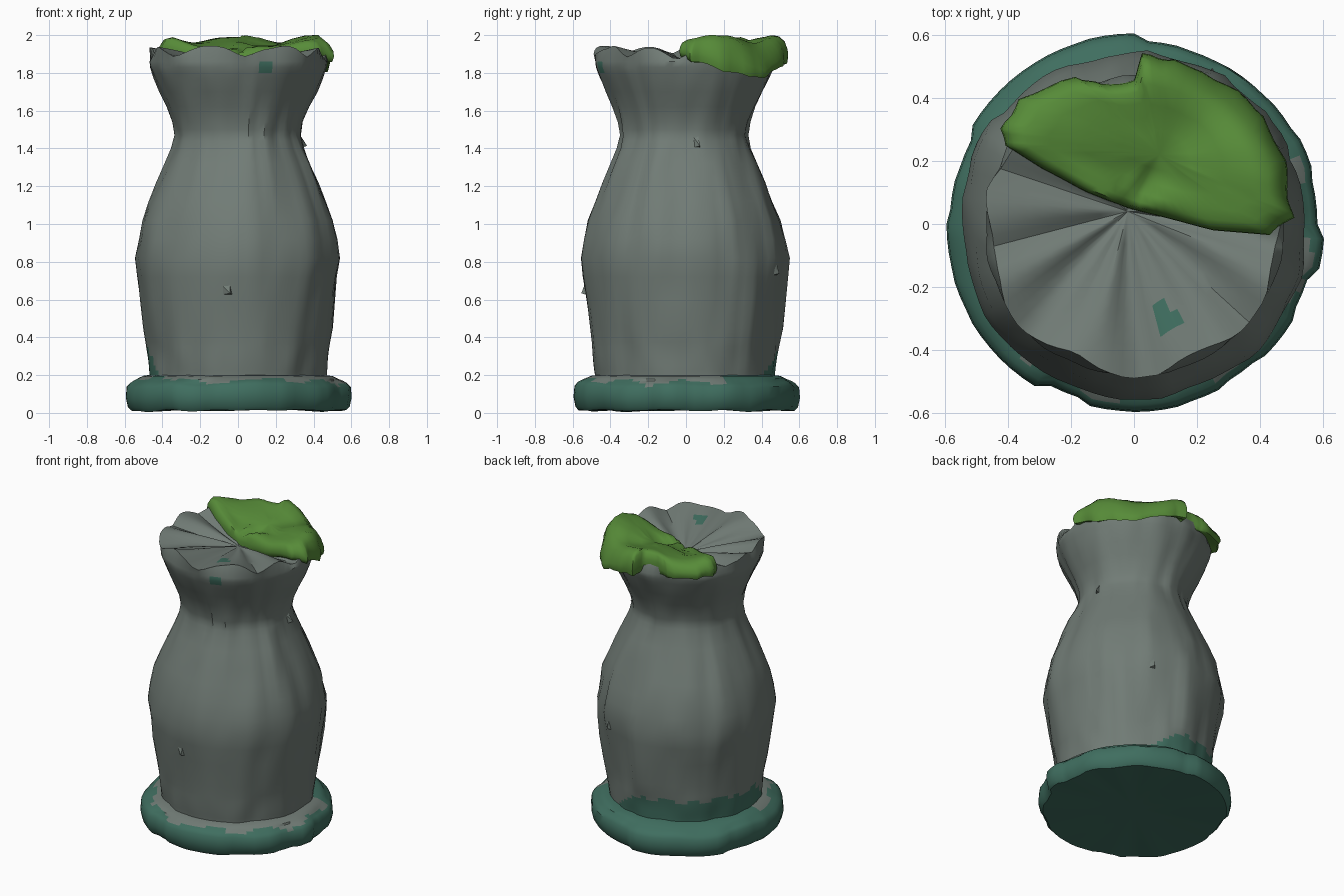
import bpy, bmesh, math, random
from mathutils import Vector, noise

random.seed(4)
TAU = math.tau
if "Cube" in bpy.data.objects:
    bpy.data.objects.remove(bpy.data.objects["Cube"])


def material(name, rgb):
    m = bpy.data.materials.new(name)
    m.use_nodes = True
    m.diffuse_color = (*rgb, 1)
    m.node_tree.nodes["Principled BSDF"].inputs["Base Color"].default_value = (*rgb, 1)
    return m


STONE = material("grey stone", (0.165, 0.2, 0.18))
ALGAE = material("dark teal algae", (0.05, 0.155, 0.115))
MOSS = material("green moss", (0.095, 0.26, 0.04))


def wobble(x, y, z, scale):
    return noise.noise(Vector((x, y, z)) * scale)


def lerp(points, t):
    for (a, va), (b, vb) in zip(points, points[1:]):
        if t <= b:
            return va + (vb - va) * max(0, t - a) / (b - a)
    return points[-1][1]


def finish(name, bm, mats, rule=None, angle=35):
    bmesh.ops.recalc_face_normals(bm, faces=bm.faces)
    if rule:
        for f in bm.faces:
            f.material_index = rule(f.calc_center_median())
    me = bpy.data.meshes.new(name)
    bm.to_mesh(me)
    bm.free()
    ob = bpy.data.objects.new(name, me)
    bpy.context.collection.objects.link(ob)
    for m in mats:
        me.materials.append(m)
    bpy.ops.object.select_all(action="DESELECT")
    ob.select_set(True)
    bpy.context.view_layer.objects.active = ob
    bpy.ops.object.shade_smooth_by_angle(angle=math.radians(angle))


def skin(rings, first, last):
    """Join rings of points, closed by a fan to one point at each end."""
    bm = bmesh.new()
    rows = [[bm.verts.new(p) for p in ring] for ring in rings]
    n = len(rows[0])
    for low, high in zip(rows, rows[1:]):
        for i in range(n):
            j = (i + 1) % n
            bm.faces.new((low[i], low[j], high[j], high[i]))
    for row, tip in ((rows[0], first), (rows[-1], last)):
        v = bm.verts.new(tip)
        for i in range(n):
            bm.faces.new((row[i], row[(i + 1) % n], v))
    return bm


# Shared shape of the stone: profile, folds and scalloped rim
PROFILE = [(0.1, 0.465), (0.2, 0.47), (0.4, 0.492), (0.82, 0.545), (1.0, 0.515), (1.2, 0.437),
           (1.4, 0.35), (1.47, 0.332), (1.54, 0.343), (1.62, 0.372), (1.75, 0.437), (1.84, 0.472), (2, 0.475)]
CENTRE = Vector((-0.02, 0.04, 1.835))
STEPS = [random.uniform(0, TAU) for _ in range(9)]


def body_radius(a, z):
    x, y = math.cos(a), math.sin(a)
    r = lerp(PROFILE, z) - 0.008 * y
    r += 0.014 * wobble(x, y, z * 0.6, 2.6) + 0.012 * wobble(x, y, z, 5)
    # overlapping layers that end in sharp vertical steps
    for k, s in enumerate(STEPS):
        d = (a - s) % TAU
        reach = max(0, 1 - abs(z - 0.5 - 0.13 * k) / 0.5)
        if d < 0.35:
            r += 0.022 * reach * (1 - d / 0.35)
    return r


def rim_height(a):
    x, y = math.cos(a), math.sin(a)
    scallop = abs(math.sin(4.5 * a + 0.6 + 0.5 * math.sin(2 * a)))
    low_side = max(0, math.cos(a - math.radians(40)))
    return 1.89 + 0.05 * scallop - 0.03 * low_side + 0.025 * wobble(x, y, 5, 3)


def dish_point(a, t):
    """Point on the hollow top, from the centre (0) to the rim (1)."""
    r = body_radius(a, 1.9) * (0.98 + 0.04 * math.sin(7 * a))
    rim = Vector((r * math.cos(a), r * math.sin(a), rim_height(a)))
    p = CENTRE.lerp(rim, t)
    p.z += 0.035 * math.sin(13 * a + math.sin(3 * a)) * t * (1 - t)
    return p


def algae_height(a):
    back = max(0, math.cos(a - math.radians(135)) - 0.1)
    return 0.14 + 0.2 * min(1, back * 1.8) + 0.05 * wobble(math.cos(a), math.sin(a), 2, 5)


def stone_colour(p):
    if p.z < algae_height(math.atan2(p.y, p.x)):
        return 1
    # small stains on the front of the rim and inside the hollow
    outside = (p - Vector((0.14, -0.45, 1.83))).length < 0.04
    inside = p.z > 1.84 and (p.xy - Vector((0.1, -0.3))).length < 0.045
    return int(outside or inside)


# Stone body with its hollow, pleated top
SIDES = 80
angles = [TAU * i / SIDES for i in range(SIDES)]
heights = [0.1, 0.16, 0.2, 0.225, 0.25, 0.275, 0.3, 0.325, 0.35, 0.375, 0.45, 0.6, 0.72, 0.82, 0.92, 1.02,
           1.12, 1.22, 1.32, 1.4, 1.44, 1.47, 1.5, 1.54, 1.62, 1.7, 1.77, 1.8, 1.83, 1.86]
rings = [[(body_radius(a, z) * math.cos(a), body_radius(a, z) * math.sin(a), z) for a in angles]
         for z in heights]
rings += [[dish_point(a, t) for a in angles] for t in (1, 0.9, 0.8, 0.7, 0.6, 0.4, 0.2)]
finish("stone_body", skin(rings, (0, 0, 0.1), CENTRE), [STONE, ALGAE], stone_colour, 38)

# Rough plinth with chipped edges
chips = [random.uniform(-0.03, 0.01) for _ in range(24)]


def plinth_ring(r, z, tilt):
    out = []
    for a in angles:
        chip = chips[int(a / TAU * len(chips))] if r > 0.54 else 0
        x, y = math.cos(a), math.sin(a)
        rr = r + chip * 0.8
        out.append((rr * x, rr * y, z + tilt * wobble(x, y, z, 3)))
    return out


rings = [plinth_ring(r, z, t) for r, z, t in (
    (0.3, 0.02, 0), (0.57, 0.012, 0.015), (0.587, 0.03, 0.01), (0.598, 0.08, 0.02), (0.593, 0.135, 0.02),
    (0.575, 0.155, 0.02), (0.555, 0.168, 0.015), (0.53, 0.18, 0.01), (0.5, 0.195, 0.005), (0.44, 0.203, 0))]


def plinth_colour(p):
    a = math.atan2(p.y, p.x)
    edge = 0.545 + 0.07 * wobble(p.x, p.y, 0, 5)
    front = math.cos(a + math.radians(75)) > -0.15
    return 0 if front and p.z > 0.14 and p.xy.length < edge else 1


finish("plinth", skin(rings, (0, 0, 0.03), (0, 0, 0.2)), [STONE, ALGAE], plinth_colour, 38)

# Moss cushion lying over the back half of the rim
OUTLINE = [(-0.41, 0.25), (-0.42, 0.3), (-0.36, 0.39), (-0.19, 0.475), (-0.1, 0.435), (0, 0.46), (0.025, 0.53),
           (0.13, 0.52), (0.3, 0.44), (0.41, 0.34), (0.48, 0.2), (0.49, 0.08), (0.505, 0.02), (0.43, -0.035),
           (0.25, -0.02), (0.1, 0.02), (-0.02, 0.05), (-0.15, 0.1), (-0.3, 0.18)]
edge = []
for i, p in enumerate(OUTLINE):
    q = OUTLINE[(i + 1) % len(OUTLINE)]
    for k in range(4):
        e = Vector(p).lerp(Vector(q), k / 4)
        edge.append(e * (1 + 0.03 * wobble(e.x, e.y, 2, 14)))
MIDDLE = Vector((0.08, 0.22))


def moss_ring(s, lift):
    out = []
    for e in edge:
        p = MIDDLE.lerp(e, s)
        a = math.atan2(p.y - CENTRE.y, p.x - CENTRE.x)
        far = (p - CENTRE.xy).length / 0.45
        z = CENTRE.z + 0.005 + 0.09 * min(1, far) + 0.03 * wobble(p.x, p.y, 1, 5)
        # the outer edge hangs down over the rim, most at the back left
        over = max(0, p.length - 0.45)
        z -= over * (0.3 + 1.1 * max(0, math.cos(2 * (a - math.radians(42)))))
        out.append((p.x, p.y, z + lift * (1 + 0.3 * math.sin(5 * a))))
    return out


rings = [moss_ring(s, h) for s, h in (
    (0.3, -0.03), (0.7, -0.03), (0.92, -0.055), (0.98, -0.045), (1, -0.015), (0.99, 0.015),
    (0.94, 0.045), (0.85, 0.058), (0.7, 0.058), (0.5, 0.055), (0.25, 0.055))]
finish("moss_cushion", skin(rings, (*MIDDLE, 1.83), (*MIDDLE, 1.945)), [MOSS], None, 60)


# Loose stone flakes standing off the body
def flake(name, degrees, z, width, height):
    bm = bmesh.new()
    a = math.radians(degrees)
    half = width / 2

    def at(offset, dz, out):
        b = a + offset / body_radius(a, z)
        r = body_radius(b, z + dz) + out
        return bm.verts.new((r * math.cos(b), r * math.sin(b), z + dz))
    base = [at(-half, 0, -0.02), at(half, 0, -0.02), at(half * 0.6, height, -0.02), at(-half, height, -0.02)]
    tip = at(half * 0.7, height * 0.15, 0.022)
    bm.faces.new(base)
    for i in range(4):
        bm.faces.new((base[i], base[(i + 1) % 4], tip))
    finish(name, bm, [STONE], None, 20)


flake("front_flake", -98, 0.62, 0.1, 0.09)
flake("neck_flake", 8, 1.4, 0.06, 0.09)
flake("back_flake", 60, 0.72, 0.09, 0.12)
